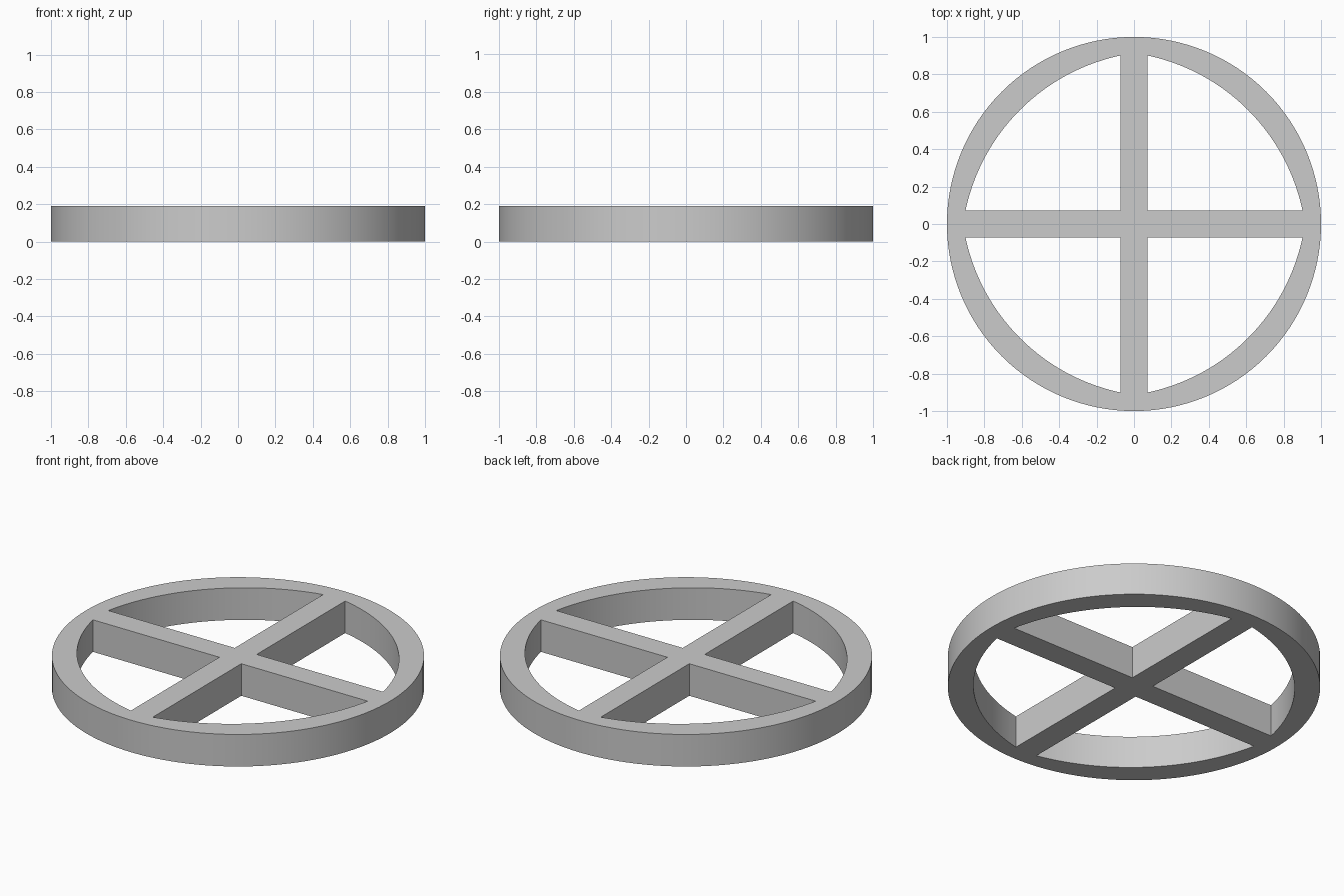
import bpy, bmesh
from math import sin, cos, pi, atan2, hypot

cube = bpy.data.objects.get("Cube")
if cube:
    bpy.data.objects.remove(cube, do_unlink=True)

HEIGHT = 0.19
SPOKE = 0.072       # half width of a spoke
REACH = 0.901       # where a window meets the end of a spoke
OFFSET = -0.15      # centre of a window's arc, in x and y

grey = bpy.data.materials.new("plain grey")
grey.use_nodes = True
grey.diffuse_color = (0.6, 0.6, 0.6, 1)
grey.node_tree.nodes["Principled BSDF"].inputs["Base Color"].default_value = (0.6, 0.6, 0.6, 1)


def arc(centre, radius, start, end, steps):
    angles = [start + (end - start) * i / steps for i in range(steps + 1)]
    return [(centre + radius * cos(a), centre + radius * sin(a)) for a in angles]


def add_outline(curve, points):
    spline = curve.splines.new("POLY")
    spline.points.add(len(points) - 1)
    for p, (x, y) in zip(spline.points, points):
        p.co = (x, y, 0, 1)
    spline.use_cyclic_u = True


# Flat outline: round rim with four windows that leave a cross of spokes
curve = bpy.data.curves.new("wheel_outline", "CURVE")
curve.dimensions = "2D"
curve.fill_mode = "BOTH"
curve.extrude = HEIGHT / 2
add_outline(curve, arc(0, 1, 0, 2 * pi, 128)[:-1])

dx, dy = REACH - OFFSET, SPOKE - OFFSET
low = atan2(dy, dx)
window = [(SPOKE, SPOKE)] + arc(OFFSET, hypot(dx, dy), low, pi / 2 - low, 28)
for quarter in range(4):
    add_outline(curve, window)
    window = [(-y, x) for x, y in window]

wheel = bpy.data.objects.new("spoked_wheel", curve)
bpy.context.collection.objects.link(wheel)
bpy.ops.object.select_all(action="DESELECT")
wheel.select_set(True)
bpy.context.view_layer.objects.active = wheel
bpy.ops.object.convert(target="MESH")
wheel = bpy.context.object

# Weld caps to walls and stand the wheel on the floor
bm = bmesh.new()
bm.from_mesh(wheel.data)
bmesh.ops.remove_doubles(bm, verts=bm.verts, dist=0.0001)
bmesh.ops.recalc_face_normals(bm, faces=bm.faces)
bmesh.ops.translate(bm, verts=bm.verts, vec=(0, 0, HEIGHT / 2))
bm.to_mesh(wheel.data)
bm.free()

wheel.data.materials.clear()
wheel.data.materials.append(grey)
bpy.ops.object.shade_smooth_by_angle(angle=pi / 6)
